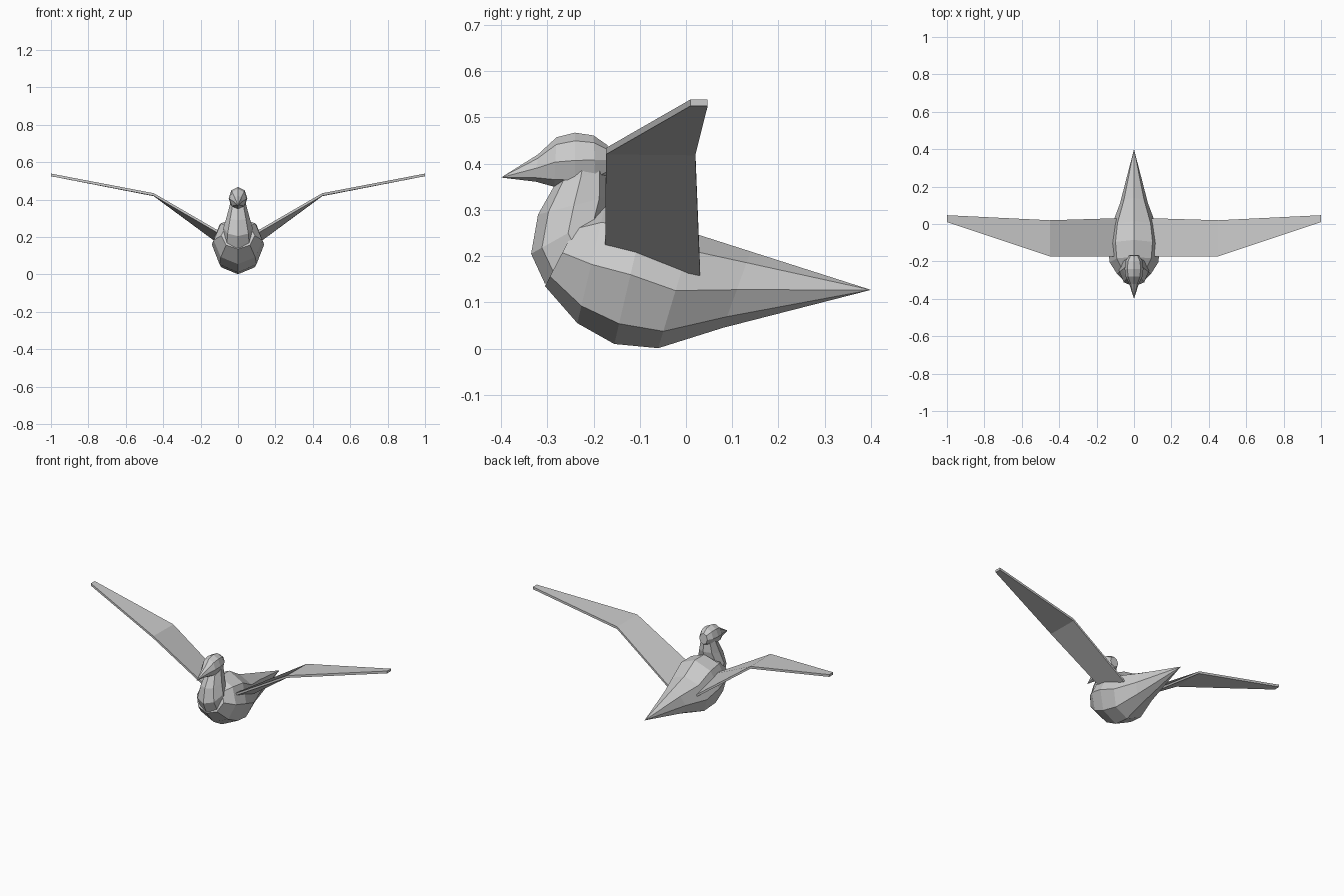
import bpy, bmesh
from math import cos, sin, pi
from mathutils import Vector

if "Cube" in bpy.data.objects:
    bpy.data.objects.remove(bpy.data.objects["Cube"])


def make_object(name, bm):
    bmesh.ops.recalc_face_normals(bm, faces=bm.faces[:])
    mesh = bpy.data.meshes.new(name)
    bm.to_mesh(mesh)
    bm.free()
    obj = bpy.data.objects.new(name, mesh)
    bpy.context.collection.objects.link(obj)
    return obj


def skin(bm, rings):
    """Bridge consecutive rings and cap both ends."""
    n = len(rings[0])
    for a, b in zip(rings, rings[1:]):
        for i in range(n):
            j = (i + 1) % n
            bm.faces.new((a[i], a[j], b[j], b[i]))
    bm.faces.new(rings[0])
    bm.faces.new(rings[-1])


def loft(name, sections, sides=8):
    """Sections: (y, z) of one edge, (y, z) of the opposite edge, half width."""
    bm = bmesh.new()
    rings = []
    for y0, z0, y1, z1, w in sections:
        p, q = Vector((0, y0, z0)), Vector((0, y1, z1))
        mid, half = (p + q) / 2, (q - p) / 2
        ring = []
        for i in range(sides):
            a = 2 * pi * i / sides
            ring.append(bm.verts.new(mid - half * cos(a) + Vector((w * sin(a), 0, 0))))
        rings.append(ring)
    skin(bm, rings)
    bmesh.ops.remove_doubles(bm, verts=bm.verts[:], dist=0.002)
    return make_object(name, bm)


# Plump body tapering to a pointed tail
loft("body", [
    (-0.305, 0.135, -0.23, 0.28, 0.09),
    (-0.235, 0.055, -0.175, 0.31, 0.13),
    (-0.155, 0.010, -0.085, 0.31, 0.14),
    (-0.060, 0.001, 0.015, 0.25, 0.125),
    (0.080, 0.045, 0.140, 0.21, 0.075),
    (0.400, 0.127, 0.400, 0.127, 0.0),
])

# Curved neck
loft("neck", [
    (-0.305, 0.140, -0.150, 0.25, 0.085),
    (-0.335, 0.205, -0.175, 0.295, 0.078),
    (-0.320, 0.290, -0.165, 0.33, 0.060),
    (-0.285, 0.352, -0.170, 0.39, 0.044),
    (-0.255, 0.405, -0.185, 0.42, 0.035),
])

# Head with pointed beak
loft("head", [
    (-0.400, 0.370, -0.400, 0.370, 0.0),
    (-0.325, 0.361, -0.320, 0.420, 0.025),
    (-0.285, 0.350, -0.280, 0.457, 0.045),
    (-0.240, 0.347, -0.240, 0.467, 0.050),
    (-0.195, 0.355, -0.200, 0.461, 0.045),
    (-0.165, 0.375, -0.170, 0.440, 0.027),
])

# Wings: root, wrist and tip, as x, leading (y, z), trailing (y, z)
bm = bmesh.new()
rings = []
thick = 0.007
for x, ly, lz, ty, tz in [(0.05, -0.175, 0.195, 0.032, 0.130),
                          (0.45, -0.173, 0.427, 0.020, 0.425),
                          (1.00, 0.010, 0.532, 0.047, 0.532)]:
    pts = [(x, ly, lz + thick), (x, ty, tz + thick),
           (x, ty, tz - thick), (x, ly, lz - thick)]
    rings.append([bm.verts.new(p) for p in pts])
skin(bm, rings)
wings = make_object("wings", bm)
wings.modifiers.new("mirror", 'MIRROR').use_clip = False
